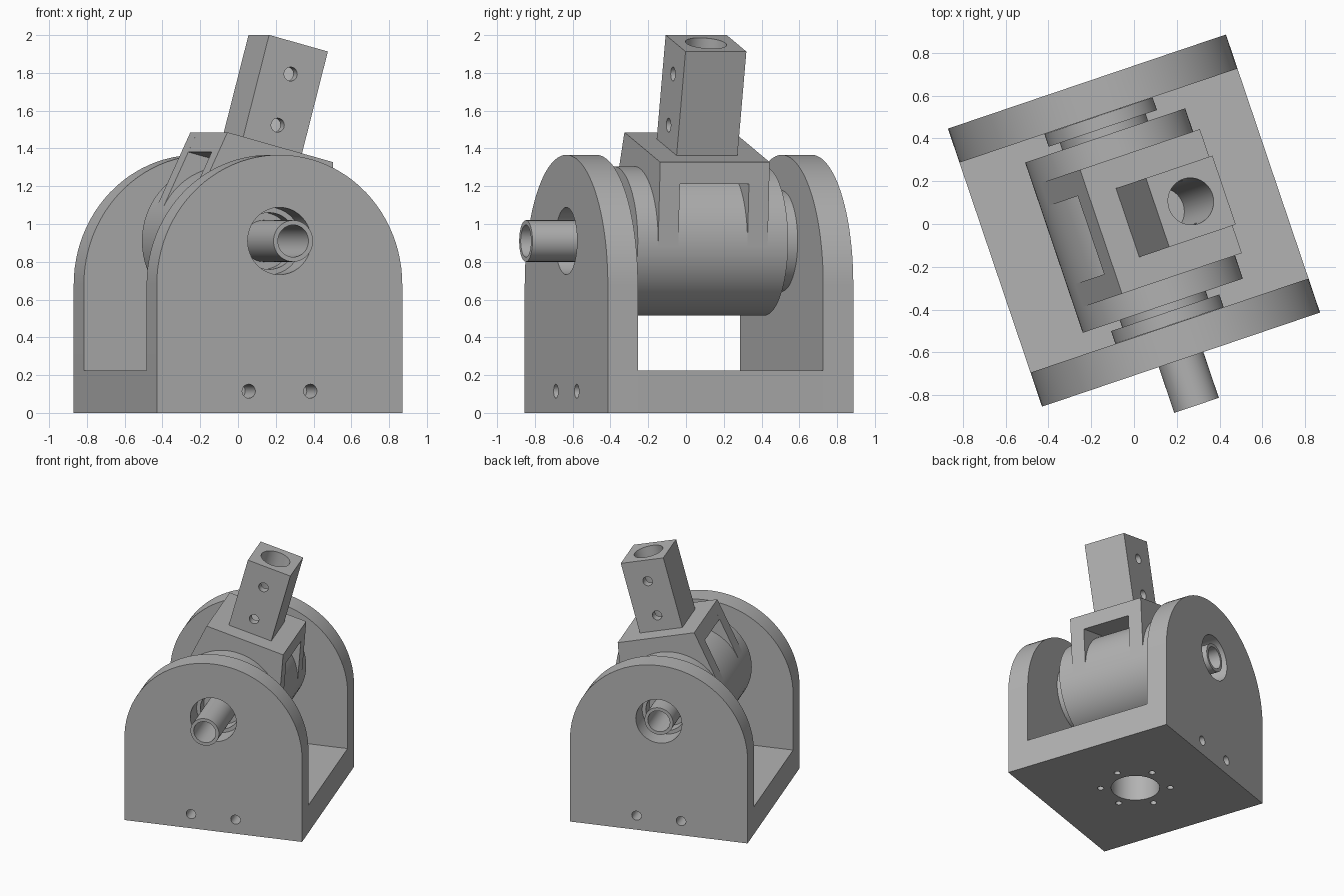
import bpy, bmesh, math
from mathutils import Matrix, Vector

if "Cube" in bpy.data.objects:
    bpy.data.objects.remove(bpy.data.objects["Cube"])

GREY = bpy.data.materials.new("machined_grey")
GREY.diffuse_color = (0.45, 0.45, 0.45, 1)
GREY.use_nodes = True
GREY.node_tree.nodes["Principled BSDF"].inputs["Base Color"].default_value = GREY.diffuse_color

# Local frames: X along the cheek plates, Y along the shaft
AXLE_Z = 0.91
BASE = Matrix.Translation((0, 0.016, 0)) @ Matrix.Rotation(math.radians(18.7), 4, 'Z')
AXLE = BASE @ Matrix.Translation((0, 0, AXLE_Z))
ARM = AXLE @ Matrix.Rotation(math.radians(15), 4, 'Y')
S = 0.686      # half side of the square bracket
T = 0.168      # cheek thickness


def finish(name, bm, frame):
    bmesh.ops.recalc_face_normals(bm, faces=bm.faces)
    me = bpy.data.meshes.new(name)
    bm.to_mesh(me)
    bm.free()
    me.materials.append(GREY)
    ob = bpy.data.objects.new(name, me)
    ob.matrix_world = frame
    bpy.context.collection.objects.link(ob)
    return ob


def prism(name, pts, y0, y1, frame):
    """Extrude an XZ profile along Y."""
    bm = bmesh.new()
    face = bm.faces.new([bm.verts.new((x, y0, z)) for x, z in pts])
    ext = bmesh.ops.extrude_face_region(bm, geom=[face])["geom"]
    bmesh.ops.translate(bm, vec=(0, y1 - y0, 0),
                        verts=[g for g in ext if isinstance(g, bmesh.types.BMVert)])
    return finish(name, bm, frame)


def lathe(name, profile, frame):
    """Spin a closed (radius, y) profile about the Y axis."""
    bm = bmesh.new()
    vs = [bm.verts.new((r, y, 0)) for r, y in profile]
    es = [bm.edges.new((vs[i], vs[(i + 1) % len(vs)])) for i in range(len(vs))]
    bmesh.ops.spin(bm, geom=vs + es, axis=(0, 1, 0), cent=(0, 0, 0),
                   angle=2 * math.pi, steps=72)
    bmesh.ops.remove_doubles(bm, verts=bm.verts, dist=1e-4)
    return finish(name, bm, frame)


def drill(ob, radius, start, end, frame, sides=48):
    """Cut a round hole from start to end and bake it in."""
    a, b = Vector(start), Vector(end)
    d = b - a
    bm = bmesh.new()
    bmesh.ops.create_cone(
        bm, cap_ends=True, segments=sides, radius1=radius, radius2=radius, depth=d.length,
        matrix=Matrix.Translation((a + b) / 2) @ d.to_track_quat('Z', 'Y').to_matrix().to_4x4())
    cutter = finish("drill_cutter", bm, frame)
    cutter.hide_render = True
    mod = ob.modifiers.new("hole", 'BOOLEAN')
    mod.operation, mod.solver, mod.object = 'DIFFERENCE', 'EXACT', cutter
    bpy.context.view_layer.update()
    me = bpy.data.meshes.new_from_object(ob.evaluated_get(bpy.context.evaluated_depsgraph_get()))
    ob.modifiers.clear()
    ob.data = me
    bpy.data.objects.remove(cutter)


def rect(x, z0, z1):
    return [(-x, z0), (x, z0), (x, z1), (-x, z1)]


# Base plate with central bore and six-bolt circle
base = prism("base_plate", rect(S, 0, 0.225), -S + T, S - T, BASE)
drill(base, 0.18, (0, 0, -0.1), (0, 0, 0.4), BASE)
for k in range(6):
    a = k * math.pi / 3
    x, y = 0.258 * math.cos(a), 0.258 * math.sin(a)
    drill(base, 0.024, (x, y, -0.1), (x, y, 0.4), BASE, 20)

# Round-topped cheek plates with shaft hole and two bolt holes
arch = [(S, 0)] + [(S * math.cos(math.pi * i / 48), 0.68 + S * math.sin(math.pi * i / 48))
                   for i in range(49)] + [(-S, 0)]
for side, name in ((-1, "front_cheek"), (1, "back_cheek")):
    y0, y1 = sorted((side * S, side * (S - T)))
    cheek = prism(name, arch, y0, y1, BASE)
    drill(cheek, 0.178, (0, y0 - 0.1, AXLE_Z), (0, y1 + 0.1, AXLE_Z), BASE)
    for x in (-0.172, 0.172):
        drill(cheek, 0.037, (x, y0 - 0.1, 0.115), (x, y1 + 0.1, 0.115), BASE, 24)

# Hollow shaft
lathe("shaft_tube", [(0.085, -0.912), (0.11, -0.912), (0.11, S), (0.085, S)], AXLE)

# Pivot barrel with stepped bearing collars on both ends
half = [(0.15, 0.517), (0.267, 0.517), (0.267, 0.455), (0.212, 0.455), (0.212, 0.42), (0.395, 0.42)]
bore = [(0.11, -0.42), (0.11, 0.42), (0.15, 0.42)]
lathe("pivot_barrel", bore + half + [(r, -y) for r, y in reversed(half)] + [(0.15, -0.42)], AXLE)

# Saddle: top plate and two flared legs tangent to the barrel
H, TOP, LOW = 0.306, 0.514, 0.40
prism("saddle_plate", [(-0.327, LOW), (0.327, LOW), (H, TOP), (-H, TOP)], -0.193, 0.193, ARM)
leg = [(-0.388, 0.073), (0.388, 0.073), (H, TOP), (-H, TOP)]
for side, name in ((-1, "saddle_leg_front"), (1, "saddle_leg_back")):
    y0, y1 = sorted((side * 0.193, side * H))
    prism(name, leg, y0, y1, ARM)

# Square socket arm with long bore and two cross holes
arm = prism("socket_arm", rect(0.17, TOP, 1.084), -0.17, 0.17, ARM)
drill(arm, 0.11, (0, 0, 0.525), (0, 0, 1.2), ARM)
for z in (0.635, 0.915):
    drill(arm, 0.037, (0, -0.3, z), (0, 0.3, z), ARM, 24)

# Smooth the round surfaces, keep edges crisp
for ob in bpy.context.collection.objects:
    ob.select_set(True)
bpy.context.view_layer.objects.active = arm
bpy.ops.object.shade_smooth_by_angle(angle=math.radians(30))
